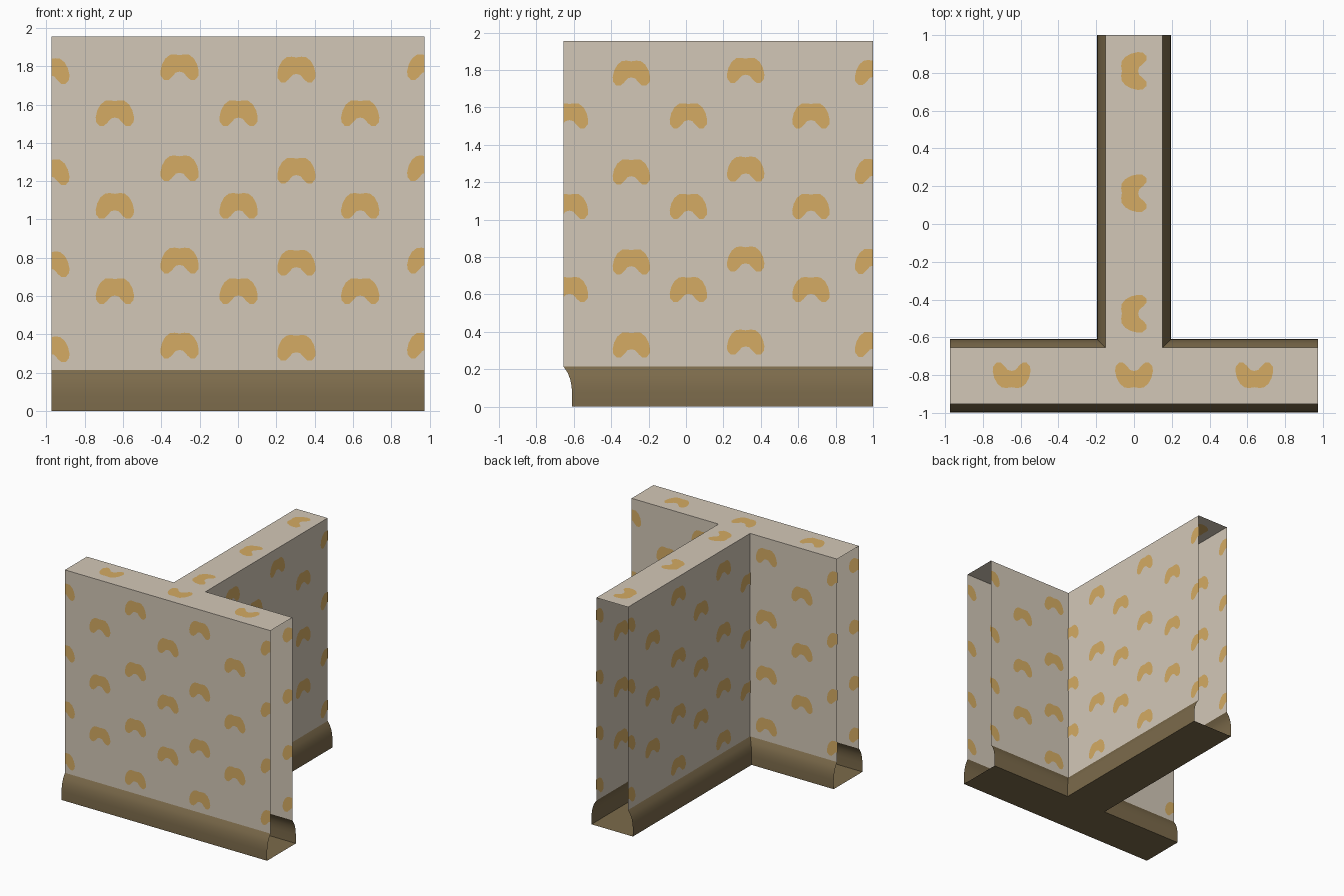
import bpy, bmesh
from mathutils import Vector

if "Cube" in bpy.data.objects:
    bpy.data.objects.remove(bpy.data.objects["Cube"])

END, HALF, BACK, FRONT = 0.975, 0.15, -0.655, -0.952
TOP, TRIM = 1.955, 0.215


def material(name, rgb):
    m = bpy.data.materials.new(name)
    m.diffuse_color = (*rgb, 1)
    m.use_nodes = True
    m.node_tree.nodes["Principled BSDF"].inputs["Base Color"].default_value = m.diffuse_color
    return m


paper = material("cream wallpaper", (0.65, 0.575, 0.475))
gold = material("gold pattern", (0.66, 0.41, 0.125))
wood = material("brown trim", (0.20, 0.145, 0.07))


def finish(bm, name, mat):
    me = bpy.data.meshes.new(name)
    bm.to_mesh(me)
    bm.free()
    me.materials.append(mat)
    ob = bpy.data.objects.new(name, me)
    bpy.context.collection.objects.link(ob)
    return ob


def t_outline(d):
    """T-shaped plan, long sides pushed out by d (cut ends stay put)."""
    return [(-END, FRONT - d), (END, FRONT - d), (END, BACK + d),
            (HALF + d, BACK + d), (HALF + d, 1), (-HALF - d, 1),
            (-HALF - d, BACK + d), (-END, BACK + d)]


def t_shell(name, profile, mat, cap_top):
    """Sweep a (offset, height) profile round the T, leaving its three ends open."""
    bm = bmesh.new()
    rings = [[bm.verts.new((x, y, z)) for x, y in t_outline(d)] for d, z in profile]
    for a, b in zip(rings, rings[1:]):
        for i in (0, 2, 3, 5, 6):
            bm.faces.new((a[i], a[i + 1], b[i + 1], b[i])).smooth = True
    bm.faces.new(rings[-1] if cap_top else rings[0][::-1])
    ob = finish(bm, name, mat)
    bpy.ops.object.select_all(action='DESELECT')
    ob.select_set(True)
    bpy.context.view_layer.objects.active = ob
    bpy.ops.object.shade_smooth_by_angle(angle=0.6)
    return ob


# Hollow wall and the curved skirting below it
t_shell("wall", [(0, TRIM), (0, TOP)], paper, True)
t_shell("skirting", [(0.046, 0), (0.046, 0.075), (0.043, 0.11), (0.036, 0.145),
                     (0.023, 0.18), (0, TRIM)], wood, False)

# Bean motif, right half (mirrored below)
BEAN = [(0, -0.022), (0.02, -0.027), (0.04, -0.05), (0.058, -0.066), (0.08, -0.066),
        (0.098, -0.045), (0.1, -0.02), (0.092, 0.015), (0.075, 0.046),
        (0.05, 0.066), (0.025, 0.068), (0, 0.064)]
BEAN += [(-u, v) for u, v in BEAN[-2:0:-1]]


def pattern(name, origin, u_dir, v_dir, spots, lo, hi):
    """Flat motifs just off both sides of a panel, trimmed to lo..hi along u."""
    o, ud, vd = Vector(origin), Vector(u_dir), Vector(v_dir)
    n = ud.cross(vd)
    bm = bmesh.new()
    for cu, cv in spots:
        for side in (1, -1):
            f = bm.faces.new([bm.verts.new(o + ud * (cu + u) + vd * (cv + v) + n * side * 0.002)
                              for u, v in BEAN])
            if side < 0:
                f.normal_flip()
    for limit, sign in ((lo, -1), (hi, 1)):
        bmesh.ops.bisect_plane(bm, geom=bm.verts[:] + bm.edges[:] + bm.faces[:],
                               plane_co=o + ud * limit, plane_no=ud * sign, clear_outer=True)
    finish(bm, name, gold)


ROW_A, ROW_B = (1.785, 1.257, 0.776, 0.332), (1.554, 1.07, 0.625)


def columns(a_cols, b_cols):
    return ([(u, z + dz) for u, dz in a_cols for z in ROW_A] +
            [(u, z) for u in b_cols for z in ROW_B])


UP = (0, 0, 1)
bar = columns([(-0.98, -0.011), (-0.305, 0.009), (0.305, -0.003), (0.983, 0.009)],
              [-0.643, 0.003, 0.638])
stem = columns([(-0.292, -0.003), (0.319, 0.012), (1.003, 0)], [-0.623, 0.013, 0.668])

# Motifs on the upright panels
pattern("front_motifs", (0, FRONT, 0), (1, 0, 0), UP, bar, -END, END)
pattern("back_right_motifs", (0, BACK, 0), (1, 0, 0), UP,
        [s for s in bar if s[0] > 0.1], HALF, END)
pattern("back_left_motifs", (0, BACK, 0), (1, 0, 0), UP,
        [s for s in bar if s[0] < -0.1], -END, -HALF)
for label, x in (("right", HALF), ("left", -HALF)):
    pattern("stem_%s_motifs" % label, (x, 0, 0), (0, 1, 0), UP, stem, BACK, 1)

# Motifs on the top
pattern("top_bar_motifs", (0, -0.80, TOP), (1, 0, 0), (0, -1, 0),
        [(-0.648, 0), (0, 0), (0.637, 0)], -END, END)
pattern("top_stem_motifs", (0, 0, TOP), (0, 1, 0), (-1, 0, 0),
        [(0.81, 0), (0.163, 0), (-0.475, 0)], BACK, 1)
